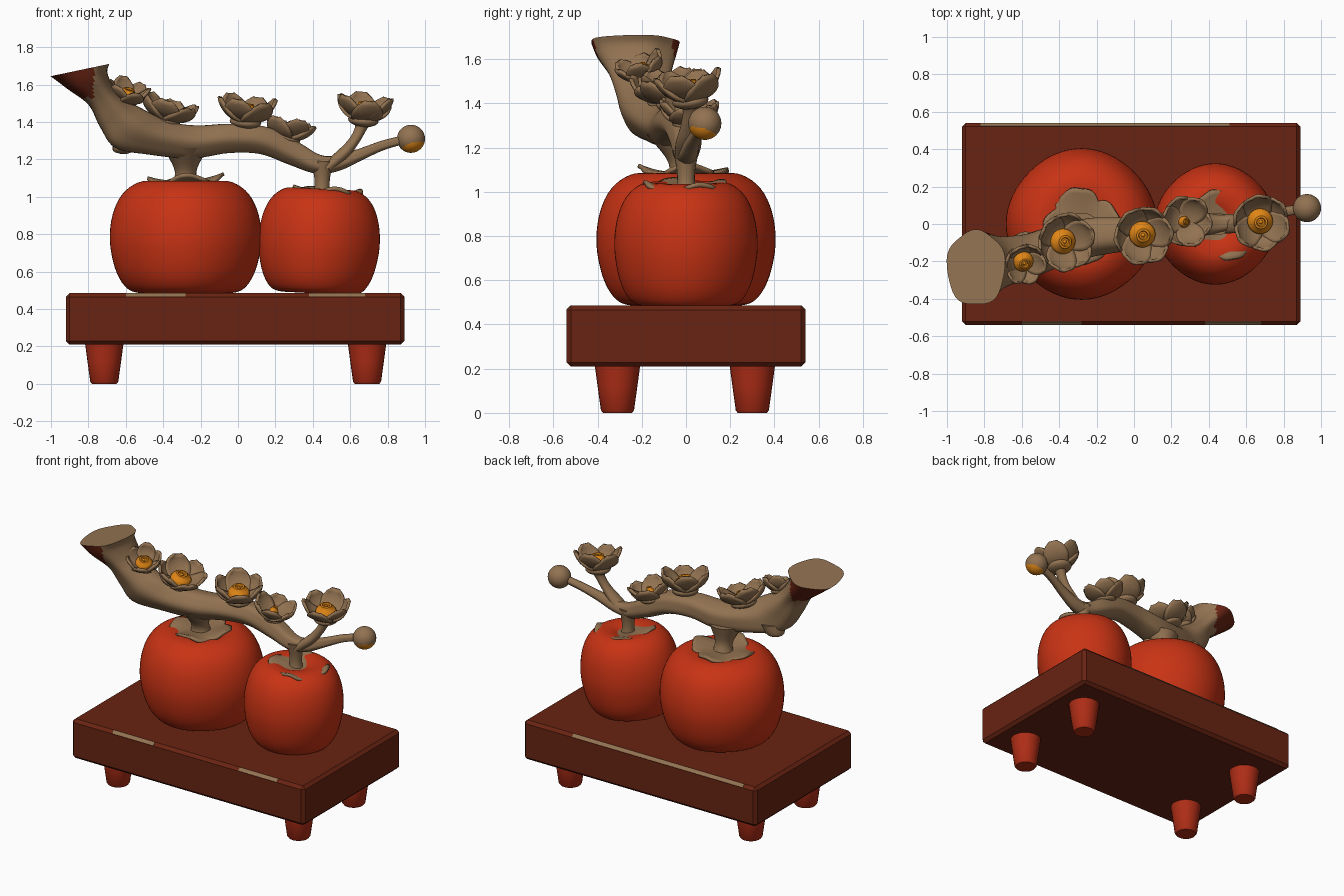
import bpy, bmesh, math
from mathutils import Vector, Matrix

if "Cube" in bpy.data.objects:
    bpy.data.objects.remove(bpy.data.objects["Cube"])


def material(name, rgb):
    m = bpy.data.materials.new(name)
    m.diffuse_color = (*rgb, 1)
    m.use_nodes = True
    m.node_tree.nodes["Principled BSDF"].inputs["Base Color"].default_value = m.diffuse_color
    return m


RED = material("persimmon red", (0.58, 0.033, 0.007))
LEG = material("leg red", (0.42, 0.026, 0.008))
DARK = material("dark red brown", (0.14, 0.017, 0.006))
TAN = material("bark tan", (0.29, 0.17, 0.083))
GOLD = material("blossom orange", (0.75, 0.24, 0.008))


def finish(name, bm, mats, angle=50, thick=0):
    bmesh.ops.recalc_face_normals(bm, faces=bm.faces)
    me = bpy.data.meshes.new(name)
    bm.to_mesh(me)
    bm.free()
    for m in mats:
        me.materials.append(m)
    ob = bpy.data.objects.new(name, me)
    bpy.context.collection.objects.link(ob)
    if thick:
        s = ob.modifiers.new("thickness", 'SOLIDIFY')
        s.thickness = thick
        s.offset = 0
    bpy.ops.object.select_all(action='DESELECT')
    bpy.context.view_layer.objects.active = ob
    ob.select_set(True)
    if angle:
        bpy.ops.object.shade_smooth_by_angle(angle=math.radians(angle))
    return ob


def smooth(keys, steps):
    """Catmull-Rom interpolation of tuples of any length."""
    k = [keys[0]] + list(keys) + [keys[-1]]
    out = []
    for i in range(1, len(k) - 2):
        for s in range(steps):
            t = s / steps
            out.append([0.5 * (2 * b + (c - a) * t + (2 * a - 5 * b + 4 * c - d) * t * t
                               + (3 * b - a - 3 * c + d) * t ** 3)
                        for a, b, c, d in zip(k[i - 1], k[i], k[i + 1], k[i + 2])])
    return out + [list(keys[-1])]


def skin(bm, rings, caps=True):
    vr = [[bm.verts.new(p) for p in r] for r in rings]
    n = len(vr[0])
    for a, b in zip(vr, vr[1:]):
        for i in range(n):
            bm.faces.new((a[i], a[(i + 1) % n], b[(i + 1) % n], b[i]))
    if caps:
        bm.faces.new(vr[0])
        bm.faces.new(vr[-1])


def angles(n):
    return [2 * math.pi * i / n for i in range(n)]


def tube(name, pts, mat):
    """Roughly upright round stem through (x, y, z, radius)."""
    bm = bmesh.new()
    skin(bm, [[(x + r * math.cos(a), y + r * math.sin(a), z) for a in angles(20)]
              for x, y, z, r in smooth(pts, 5)])
    return finish(name, bm, [mat])


def box(name, c, size, mat, bevel=0, tilt=0):
    bm = bmesh.new()
    bmesh.ops.create_cube(bm, size=1)
    bmesh.ops.scale(bm, vec=size, verts=bm.verts)
    if bevel:
        bmesh.ops.bevel(bm, geom=list(bm.edges), offset=bevel, segments=1, affect='EDGES')
    bm.transform(Matrix.Translation(c) @ Matrix.Rotation(tilt, 4, 'X'))
    return finish(name, bm, [mat], 0)


# stand: slab, worn edge strips, tapered legs
box("stand_slab", (-0.015, 0, 0.347), (1.81, 1.08, 0.276), DARK, 0.02)
for i, (x0, x1, s) in enumerate([(-0.6, -0.28, -1), (0.38, 0.68, -1), (-0.82, 0.51, 1)]):
    box(f"worn_edge_{i}", ((x0 + x1) / 2, 0.53 * s, 0.475), (x1 - x0, 0.026, 0.006),
        TAN, 0, -s * math.pi / 4)
for x in (-0.715, 0.69):
    for y in (-0.31, 0.3):
        bm = bmesh.new()
        skin(bm, [[(x + r * math.cos(a), y + r * math.sin(a), z) for a in angles(24)]
                  for r, z in ((0.066, 0), (0.075, 0.012), (0.09, 0.12), (0.104, 0.225))])
        finish("stand_leg", bm, [LEG], 40)

# persimmons: turned profile with soft four-lobed section
PROFILE = [(0.01, 0.01), (0.14, 0), (0.26, 0.003), (0.325, 0.04), (0.375, 0.135), (0.402, 0.28),
           (0.387, 0.42), (0.335, 0.53), (0.25, 0.592), (0.16, 0.598), (0.08, 0.575), (0.01, 0.55)]


def fruit(name, x, sr, sz, tilt):
    bm = bmesh.new()
    rings = []
    for r, z in smooth(PROFILE, 4):
        rings.append([(sr * r * (1 + 0.012 * (math.cos(4 * a) - 0.3)) * math.cos(a),
                       sr * r * (1 + 0.012 * (math.cos(4 * a) - 0.3)) * math.sin(a), sz * z)
                      for a in angles(64)])
    skin(bm, rings)
    bm.transform(Matrix.Translation((x, 0, 0.485)) @ Matrix.Rotation(tilt, 4, 'Y'))
    finish(name, bm, [RED])


fruit("large_persimmon", -0.28, 1, 1, 0)
fruit("small_persimmon", 0.42, 0.8, 0.93, 0.05)


# leafy caps on the fruit
def leaf_cap(name, c, rad, tilt, phase):
    bm = bmesh.new()
    rings = []
    for i in range(9):
        t = 0.05 + 0.95 * i / 8
        ring = []
        for a in angles(64):
            lobe = abs(math.cos(2 * (a - phase))) ** 0.6
            r = rad * t * (1 - 0.22 * t * t * (1 - lobe) + 0.02 * math.sin(11 * a) * t)
            z = 0.02 * t + 0.018 * t ** 3 * math.cos(4 * (a - phase) + 0.7) + 0.008 * t ** 4 * math.sin(3 * a)
            ring.append((r * math.cos(a), r * math.sin(a), z))
        rings.append(ring)
    skin(bm, rings, False)
    bm.transform(Matrix.Translation(c) @ Matrix.Rotation(tilt, 4, 'Y'))
    finish(name, bm, [TAN], 60, 0.018)


leaf_cap("large_leaf_cap", (-0.28, -0.01, 1.073), 0.205, -0.05, 0.2)
leaf_cap("small_leaf_cap", (0.475, -0.005, 1.008), 0.195, 0.1, 0.5)

# branch: each ring is lower edge (x, z), upper edge (x, z), y centre, y half-width
BRANCH = [(-1.0, 1.645, -0.69, 1.71, -0.235, 0.2), (-0.91, 1.575, -0.70, 1.66, -0.23, 0.18),
          (-0.80, 1.49, -0.655, 1.57, -0.21, 0.14), (-0.74, 1.37, -0.57, 1.50, -0.19, 0.125),
          (-0.66, 1.26, -0.48, 1.45, -0.17, 0.12), (-0.48, 1.225, -0.37, 1.40, -0.12, 0.115),
          (-0.25, 1.205, -0.22, 1.38, -0.07, 0.105), (-0.05, 1.235, -0.03, 1.39, -0.05, 0.09),
          (0.12, 1.23, 0.17, 1.37, -0.02, 0.08), (0.27, 1.175, 0.33, 1.29, 0, 0.07),
          (0.42, 1.125, 0.43, 1.23, 0, 0.055), (0.54, 1.14, 0.51, 1.22, 0.01, 0.043),
          (0.66, 1.195, 0.64, 1.255, 0.03, 0.032), (0.78, 1.25, 0.77, 1.30, 0.06, 0.027),
          (0.90, 1.285, 0.89, 1.33, 0.08, 0.025)]
bm = bmesh.new()
rings = []
for j, (xb, zb, xt, zt, yc, hy) in enumerate(smooth(BRANCH, 6)):
    ring = []
    for a in angles(40):
        k = 1 + 0.035 * math.sin(5 * a + j * 0.08)
        u = 0.5 + 0.5 * math.cos(a) * k
        w = math.copysign(abs(math.sin(a)) ** 0.85, math.sin(a))
        ring.append((xb + (xt - xb) * u, yc + hy * w * k, zb + (zt - zb) * u))
    rings.append(ring)
skin(bm, rings)
bmesh.ops.recalc_face_normals(bm, faces=bm.faces)
for f in bm.faces:
    c = f.calc_center_median()
    if c.x < -0.77 and c.z > 1.53 and f.normal.z < 0.3:  # bare underside of the cut end
        f.material_index = 1
finish("branch", bm, [TAN, DARK])

# stems and flower twig
tube("large_stem", [(-0.28, -0.01, 1.04, 0.085), (-0.28, -0.015, 1.10, 0.06),
                    (-0.28, -0.03, 1.16, 0.065), (-0.28, -0.06, 1.26, 0.12)], TAN)
tube("small_stem", [(0.455, 0, 0.97, 0.06), (0.45, 0, 1.03, 0.042),
                    (0.45, 0, 1.10, 0.042), (0.45, 0, 1.19, 0.06)], TAN)
tube("flower_twig", [(0.47, 0, 1.15, 0.05), (0.55, 0, 1.22, 0.047), (0.62, 0.01, 1.30, 0.034),
                     (0.66, 0.02, 1.37, 0.035), (0.68, 0.02, 1.42, 0.06)], TAN)
tube("bark_knob", [(-0.61, -0.12, 1.23, 0.02), (-0.61, -0.12, 1.25, 0.06),
                   (-0.58, -0.12, 1.32, 0.08)], TAN)


# blossoms: six cupped petals around a domed centre with a raised ring
def blossom(i, base, normal, rad, high, core, spin):
    frame = Matrix.Translation(base) @ Vector(normal).to_track_quat('Z', 'Y').to_matrix().to_4x4()
    bm = bmesh.new()
    N = 8
    for p in range(6):
        rot = Matrix.Rotation(spin + p * math.pi / 3, 4, 'Z')
        lift = 0.012 * (p % 2)
        grid = []
        for a in range(N + 1):
            u = a / N
            half = rad * 0.56 * math.sin(math.pi * (0.1 + 0.86 * u ** 1.25)) ** 0.6
            row = []
            for b in range(N + 1):
                v = 2 * b / N - 1
                tip = u * (1 - 0.14 * v * v)
                row.append(bm.verts.new(frame @ rot @ Vector((
                    rad * math.sin(tip * 1.3) / math.sin(1.3), half * v,
                    high * (1 - math.cos(tip * 1.3)) / 0.73 + 0.2 * rad * v * v * u + lift))))
            grid.append(row)
        for a in range(N):
            for b in range(N):
                bm.faces.new((grid[a][b], grid[a + 1][b], grid[a + 1][b + 1], grid[a][b + 1]))
    finish(f"blossom_petals_{i}", bm, [TAN], 60, 0.016)
    bm = bmesh.new()  # solid cup under the petals
    bmesh.ops.create_uvsphere(bm, u_segments=20, v_segments=10, radius=1, matrix=frame
                              @ Matrix.Diagonal((rad * 0.55, rad * 0.55, high * 0.3, 1)))
    finish(f"blossom_cup_{i}", bm, [TAN])
    bm = bmesh.new()
    prof = [(1, 0.0), (1, 0.5), (0.85, 0.72), (0.58, 0.8), (0.52, 0.98), (0.36, 1.0),
            (0.3, 0.85), (0.16, 0.85), (0.1, 0.95), (0.01, 0.97)]
    skin(bm, [[frame @ Vector((core * r * math.cos(a), core * r * math.sin(a), high * 0.82 * z))
               for a in angles(24)] for r, z in prof])
    finish(f"blossom_centre_{i}", bm, [GOLD], 60)


blossom(1, (-0.60, -0.19, 1.51), (0.25, -0.35, 1), 0.11, 0.09, 0.055, 0.3)
blossom(2, (-0.39, -0.09, 1.41), (0.3, -0.08, 1), 0.155, 0.10, 0.068, 0.1)
blossom(3, (0.04, -0.05, 1.40), (0.1, -0.12, 1), 0.155, 0.12, 0.07, 0.5)
blossom(4, (0.26, 0.01, 1.31), (0.25, 0.05, 1), 0.135, 0.095, 0.03, 0.2)
blossom(5, (0.67, 0.02, 1.41), (0.1, -0.12, 1), 0.15, 0.12, 0.068, 0.0)

# bud with an orange tip facing down
bm = bmesh.new()
bmesh.ops.create_icosphere(bm, subdivisions=4, radius=0.075)
tip = Vector((0.25, -0.25, -0.9)).normalized()
for f in bm.faces:
    f.material_index = int(f.calc_center_median().normalized().dot(tip) > 0.55)
bm.transform(Matrix.Translation((0.925, 0.085, 1.31)))
finish("bud", bm, [TAN, GOLD])
